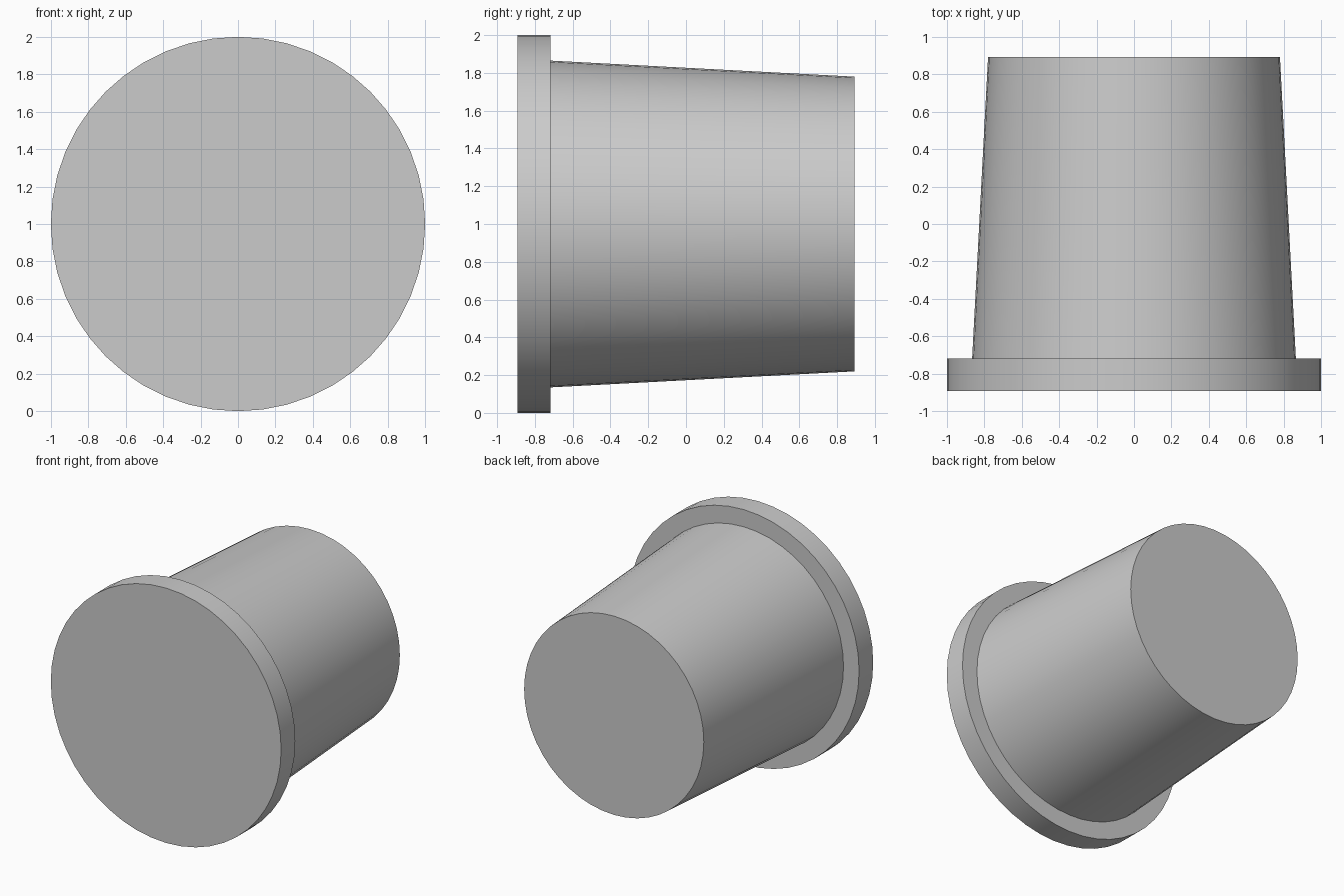
import bpy
import math

cube = bpy.data.objects.get("Cube")
if cube:
    bpy.data.objects.remove(cube, do_unlink=True)

SIDES = 48
FRONT, STEP, BACK = -0.893, -0.718, 0.893

# Single grey material
grey = bpy.data.materials.new("plain_grey")
grey.use_nodes = True
colour = (0.6, 0.6, 0.6, 1)
grey.diffuse_color = colour
grey.node_tree.nodes["Principled BSDF"].inputs["Base Color"].default_value = colour


def add_disc_part(name, y_front, y_back, r_front, r_back):
    """Round part lying along y, tapering from front to back."""
    bpy.ops.mesh.primitive_cone_add(
        vertices=SIDES, radius1=r_front, radius2=r_back, depth=y_back - y_front,
        location=(0, (y_front + y_back) / 2, 1), rotation=(-math.pi / 2, 0, 0))
    part = bpy.context.object
    part.name = name
    part.data.materials.append(grey)
    bpy.ops.object.transform_apply(location=False, rotation=True, scale=True)
    bpy.ops.object.shade_smooth_by_angle(angle=math.radians(30))


# Wide front flange and tapered plug body
add_disc_part("front_flange", FRONT, STEP, 1.0, 1.0)
add_disc_part("tapered_body", STEP, BACK, 0.865, 0.78)
